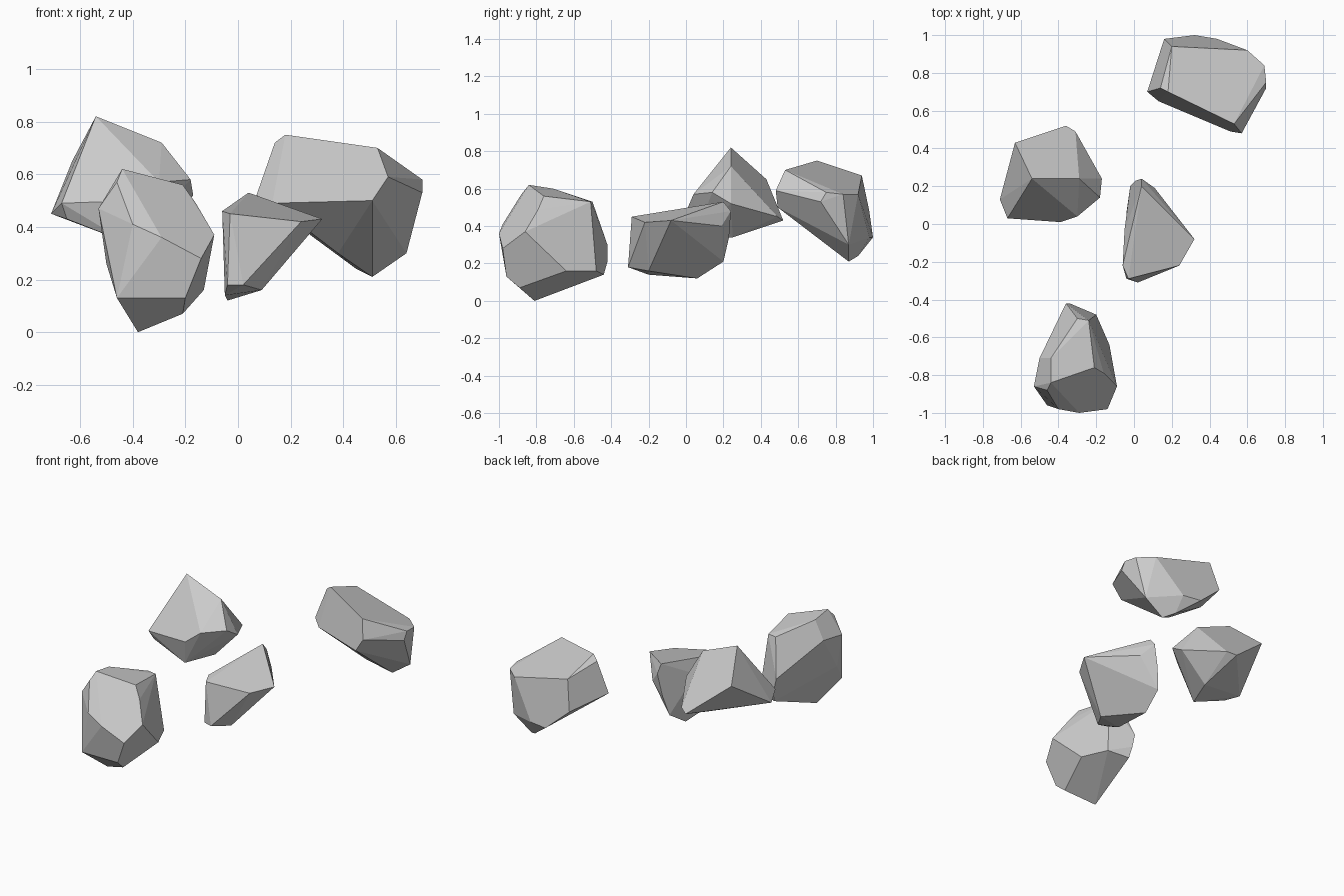
import bpy
import bmesh
import math
from mathutils import Vector

default_cube = bpy.data.objects.get("Cube")
if default_cube:
    bpy.data.objects.remove(default_cube, do_unlink=True)


def make_material(name, color):
    material = bpy.data.materials.new(name)
    material.use_nodes = True
    material.diffuse_color = color
    shader = material.node_tree.nodes["Principled BSDF"]
    shader.inputs["Base Color"].default_value = color
    shader.inputs["Roughness"].default_value = 0.9
    return material


def make_rock(name, corners, material):
    """Wrap a tight convex skin around the corners and merge near-flat facets."""
    mesh = bpy.data.meshes.new(name)
    rock = bpy.data.objects.new(name, mesh)
    bpy.context.collection.objects.link(rock)
    bm = bmesh.new()
    for corner in corners:
        bm.verts.new(Vector(corner))
    hull = bmesh.ops.convex_hull(bm, input=bm.verts[:])
    unused = [v for v in hull["geom_interior"] if isinstance(v, bmesh.types.BMVert)]
    bmesh.ops.delete(bm, geom=unused, context="VERTS")
    bmesh.ops.dissolve_limit(bm, angle_limit=math.radians(6),
                             verts=bm.verts[:], edges=bm.edges[:])
    bmesh.ops.recalc_face_normals(bm, faces=bm.faces[:])
    for face in bm.faces:
        face.smooth = False
    bm.to_mesh(mesh)
    bm.free()
    mesh.materials.append(material)
    return rock


stone = make_material("stone grey", (0.6, 0.6, 0.6, 1))

# Tall boulder at the front
front_rock = [
    (-.44, -.84, .62), (-.44, -.71, .6), (-.3, -.5, .53), (-.24, -.51, .53),
    (-.21, -.76, .56), (-.16, -.79, .49), (-.09, -.86, .37), (-.14, -.98, .28),
    (-.29, -1, .36), (-.4, -.98, .41), (-.46, -.88, .57), (-.53, -.86, .47),
    (-.5, -.71, .48), (-.5, -.85, .26), (-.46, -.96, .13), (-.38, -.81, 0),
    (-.21, -.89, .07), (-.2, -.96, .13), (-.13, -.64, .16), (-.2, -.48, .16),
    (-.34, -.42, .21), (-.33, -.44, .14), (-.36, -.42, .3),
]

# Peaked boulder on the right
peaked_rock = [
    (-.54, .24, .82), (-.29, .24, .72), (-.63, .43, .65), (-.36, .52, .43),
    (-.31, .49, .45), (-.17, .24, .52), (-.18, .14, .58), (-.3, .04, .57),
    (-.39, .01, .5), (-.67, .03, .49), (-.71, .13, .45), (-.65, .06, .43),
    (-.42, .05, .34), (-.34, .25, .34),
]

# Wedge shaped stone in the middle
wedge_rock = [
    (.04, .2, .53), (.32, -.08, .43), (.24, -.22, .42), (-.03, -.29, .45),
    (-.06, -.22, .46), (.02, -.31, .18), (.09, -.2, .16), (-.04, .06, .12),
    (-.02, .2, .21), (.01, .23, .34), (.04, .24, .48), (.11, .19, .4),
    (-.04, -.29, .18), (-.05, -.2, .14), (-.05, -.03, .4),
]

# Broad boulder at the back left
broad_rock = [
    (.18, .7, .75), (.53, .53, .7), (.14, .72, .72), (.07, .7, .52),
    (.13, .65, .49), (.51, .49, .5), (.57, .48, .59), (.7, .75, .58),
    (.7, .72, .53), (.2, .94, .67), (.6, .92, .57), (.69, .84, .57),
    (.64, .87, .3), (.51, .87, .21), (.38, .78, .3), (.45, .92, .24),
    (.44, .98, .34), (.32, 1, .34), (.16, .98, .48),
]

rocks = {
    "front_rock": front_rock,
    "peaked_rock": peaked_rock,
    "wedge_rock": wedge_rock,
    "broad_rock": broad_rock,
}
for rock_name, rock_corners in rocks.items():
    make_rock(rock_name, rock_corners, stone)
